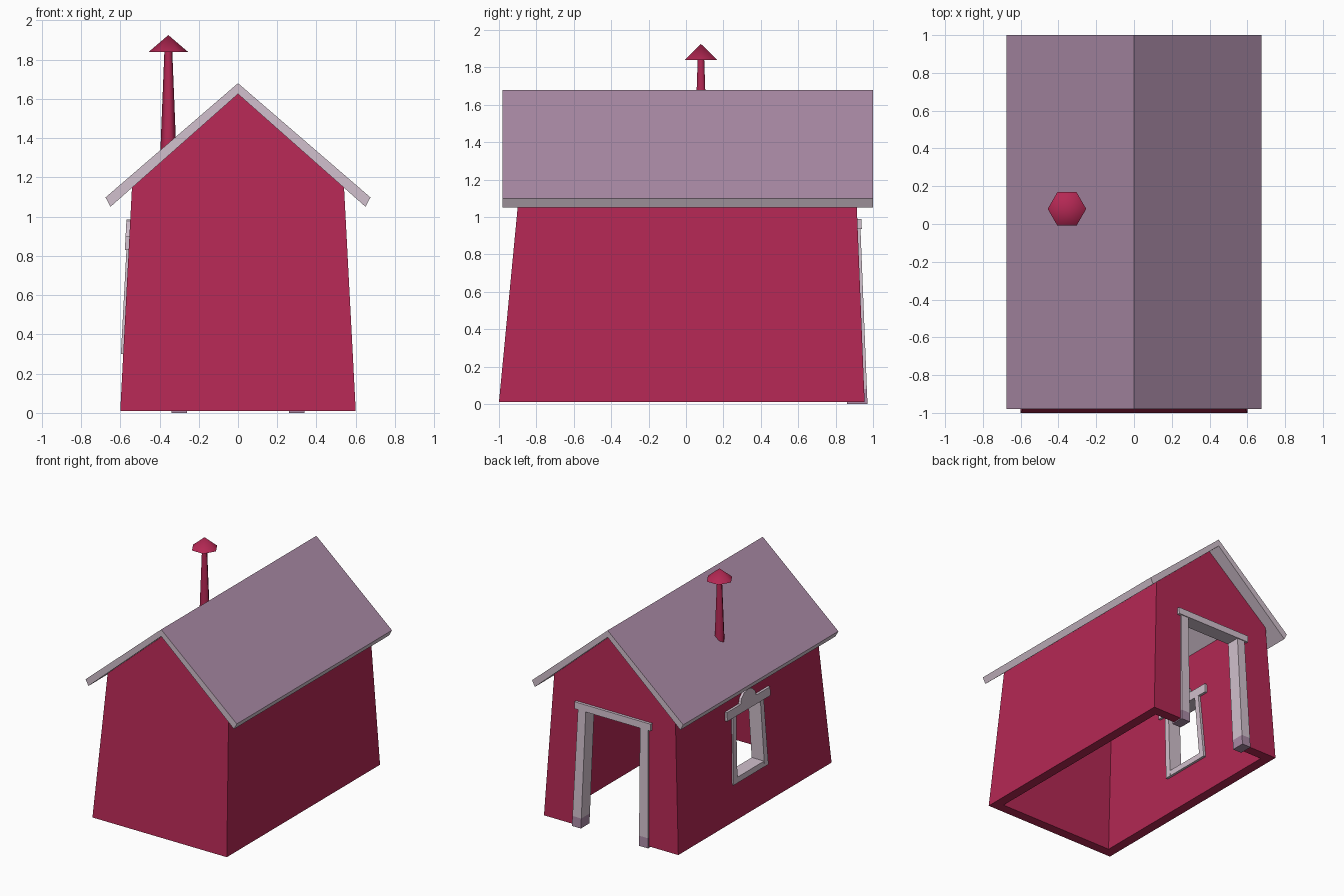
import bpy, bmesh, math

if "Cube" in bpy.data.objects:
    bpy.data.objects.remove(bpy.data.objects["Cube"])


def material(name, rgb):
    m = bpy.data.materials.new(name)
    m.diffuse_color = (*rgb, 1)
    m.use_nodes = True
    m.node_tree.nodes["Principled BSDF"].inputs["Base Color"].default_value = m.diffuse_color
    return m


RED = material("barn_red", (0.456, 0.021, 0.088))
MAUVE = material("roof_mauve", (0.40, 0.254, 0.376))
TRIM = material("pale_trim", (0.64, 0.53, 0.61))


# Leaning wall planes, as functions of height
def front_y(z): return -1.0 + 0.096 * (z - 0.01)
def back_y(z): return 0.955 - 0.04 * (z - 0.01)
def left_x(z): return -0.6 + 0.053 * (z - 0.01)


def shifted(f, d):
    return lambda z: f(z) + d


def prism(name, profile, near, far, mat, axis="y"):
    """Sweep a (u, z) profile between two leaning planes along an axis."""
    bm = bmesh.new()
    loops = []
    for f in (near, far):
        loops.append([bm.verts.new((u, f(z), z) if axis == "y" else (f(z), u, z))
                      for u, z in profile])
    a, b = loops
    n = len(profile)
    bm.faces.new(a)
    bm.faces.new(b)
    for i in range(n):
        j = (i + 1) % n
        bm.faces.new((a[i], a[j], b[j], b[i]))
    bmesh.ops.recalc_face_normals(bm, faces=bm.faces)
    me = bpy.data.meshes.new(name)
    bm.to_mesh(me)
    bm.free()
    ob = bpy.data.objects.new(name, me)
    bpy.context.collection.objects.link(ob)
    me.materials.append(mat)
    return ob


def cut(target, cutter):
    mod = target.modifiers.new("cut", "BOOLEAN")
    mod.operation = "DIFFERENCE"
    mod.solver = "EXACT"
    mod.object = cutter
    bpy.context.view_layer.objects.active = target
    bpy.ops.object.modifier_apply(modifier=mod.name)
    bpy.data.objects.remove(cutter)


# Walls: gabled shell, open at the bottom
walls = prism("walls", [(-0.6, 0.01), (0.6, 0.01), (0.54, 1.155), (0, 1.64), (-0.54, 1.155)],
              front_y, back_y, RED)
cut(walls, prism("room_cutter", [(-0.526, -0.1), (0.526, -0.1), (0.409, 2.1), (-0.409, 2.1)],
                 shifted(front_y, 0.08), shifted(back_y, -0.08), RED))
cut(walls, prism("door_cutter", [(-0.30, -0.05), (0.30, -0.05), (0.275, 0.96), (-0.275, 0.96)],
                 lambda z: 0.7, lambda z: 1.2, RED))
cut(walls, prism("window_cutter", [(-0.18, 0.325), (0.225, 0.325), (0.195, 0.86), (-0.16, 0.86)],
                 lambda z: -0.9, lambda z: -0.3, RED, "x"))

# Roof: mauve on top, pale edges and underside
roof = prism("roof", [(0, 1.68), (0.675, 1.098), (0.65, 1.05), (0, 1.625),
                      (-0.65, 1.05), (-0.675, 1.098)],
             lambda z: -0.98, lambda z: 1.0, TRIM)
roof.data.materials.append(MAUVE)
for p in roof.data.polygons:
    if p.normal.z > 0.5:
        p.material_index = 1

# Door frame: two posts with feet and a lintel
d_in, d_out = shifted(back_y, -0.095), shifted(back_y, 0.015)
for side, s in (("right", 1), ("left", -1)):
    prism(f"door_post_{side}", [(s * 0.258, 0.08), (s * 0.337, 0.08), (s * 0.312, 0.94), (s * 0.242, 0.94)],
          d_in, d_out, TRIM)
    prism(f"door_foot_{side}", [(s * 0.26, 0), (s * 0.34, 0), (s * 0.337, 0.08), (s * 0.258, 0.08)],
          d_in, d_out, MAUVE)
prism("door_lintel", [(-0.34, 0.935), (0.34, 0.935), (0.34, 0.99), (-0.34, 0.99)],
      shifted(back_y, -0.1), shifted(back_y, 0.022), TRIM)

# Window frame on the left wall: posts, sill and an arched header
w_out, w_in = shifted(left_x, -0.012), shifted(left_x, 0.1)
prism("window_post_back", [(0.245, 0.30), (0.195, 0.30), (0.17, 0.85), (0.213, 0.85)],
      w_out, w_in, TRIM, "x")
prism("window_post_front", [(-0.20, 0.30), (-0.15, 0.30), (-0.137, 0.85), (-0.18, 0.85)],
      w_out, w_in, TRIM, "x")
prism("window_sill", [(-0.198, 0.30), (0.243, 0.30), (0.243, 0.345), (-0.198, 0.345)],
      shifted(left_x, -0.011), shifted(left_x, 0.099), TRIM, "x")
arch = [(0.02 + 0.10 * math.cos(a), 0.90 + 0.085 * math.sin(a))
        for a in (math.pi * i / 6 for i in range(7))]
prism("window_header", [(-0.255, 0.83), (0.295, 0.83), (0.295, 0.90)] + arch + [(-0.255, 0.90)],
      shifted(left_x, -0.02), shifted(left_x, 0.1), TRIM, "x")


# Chimney pipe and its cap
def hex_cone(name, r1, r2, z0, z1):
    bpy.ops.mesh.primitive_cone_add(vertices=6, radius1=r1, radius2=r2, depth=z1 - z0,
                                    location=(-0.355, 0.08, (z0 + z1) / 2),
                                    rotation=(0, 0, math.pi / 6))
    ob = bpy.context.object
    ob.name = name
    ob.data.materials.append(RED)
    bpy.ops.object.shade_smooth_by_angle(angle=math.radians(65))


hex_cone("chimney_pipe", 0.042, 0.02, 1.30, 1.845)
hex_cone("chimney_cap", 0.102, 0, 1.838, 1.925)
